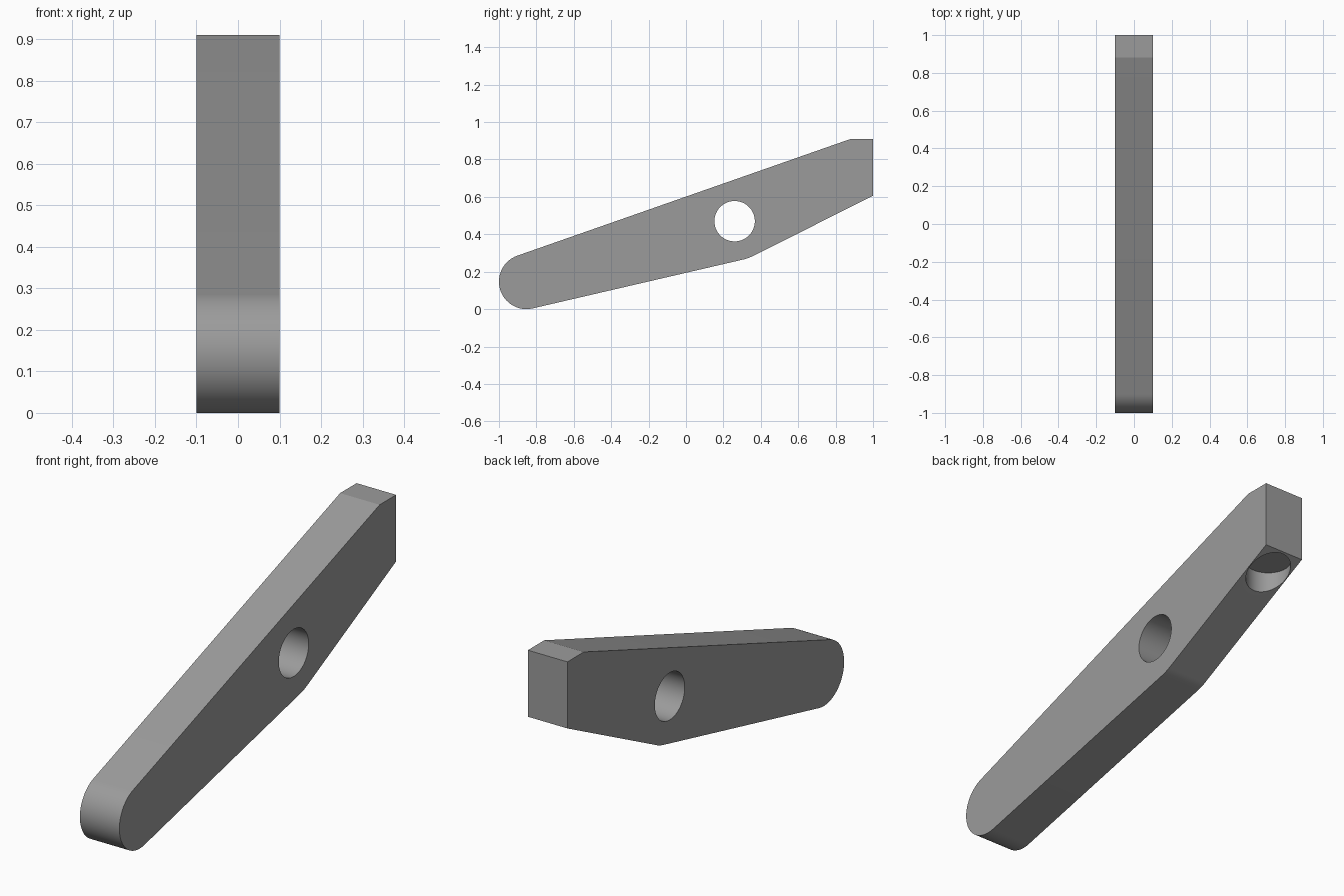
import bpy, bmesh, math
from mathutils import Vector

if "Cube" in bpy.data.objects:
    bpy.data.objects.remove(bpy.data.objects["Cube"])

HALF_WIDTH = 0.1
TIP, TIP_R = Vector((-0.853, 0.147)), 0.147      # rounded front end (y, z)
HUB, HUB_R = Vector((0.26, 0.47)), 0.21          # swelling round the pivot hole
TOP, BACK = 0.91, 1.0

grey = bpy.data.materials.new("grey")
grey.diffuse_color = (0.33, 0.33, 0.33, 1)
grey.use_nodes = True
grey.node_tree.nodes["Principled BSDF"].inputs["Base Color"].default_value = grey.diffuse_color


def arc(centre, radius, start, end, steps):
    return [centre + radius * Vector((math.cos(a), math.sin(a)))
            for a in (start + (end - start) * i / steps for i in range(steps + 1))]


def hole_cutter(name, location, radius, depth, rotation):
    bpy.ops.mesh.primitive_cylinder_add(vertices=64, radius=radius, depth=depth,
                                        location=location, rotation=rotation)
    cutter = bpy.context.object
    cutter.name = name
    cutter.data.materials.append(grey)
    cutter.hide_render = True
    cutter.hide_set(True)
    return cutter


# Side profile: two tangent lines joining the tip and hub, then the squared back end
axis = HUB - TIP
lean = math.atan2(axis.y, axis.x)
spread = math.asin((HUB_R - TIP_R) / axis.length)
upper, lower = lean + spread, lean - spread
under = math.radians(26.6)
outline = arc(TIP, TIP_R, upper + math.pi / 2, lower + 1.5 * math.pi, 32)
outline += arc(HUB, HUB_R, lower - math.pi / 2, under - math.pi / 2, 6)
last = outline[-1]
outline.append(Vector((BACK, last.y + (BACK - last.x) * math.tan(under))))
outline.append(Vector((BACK, TOP)))
first = outline[0]
outline.append(Vector((first.x + (TOP - first.y) / math.tan(upper), TOP)))

# Lever arm: profile extruded across its width
bm = bmesh.new()
side = bm.faces.new([bm.verts.new((-HALF_WIDTH, p.x, p.y)) for p in outline])
extruded = bmesh.ops.extrude_face_region(bm, geom=[side])
bmesh.ops.translate(bm, vec=(2 * HALF_WIDTH, 0, 0),
                    verts=[g for g in extruded["geom"] if isinstance(g, bmesh.types.BMVert)])
bmesh.ops.recalc_face_normals(bm, faces=bm.faces)
mesh = bpy.data.meshes.new("lever_arm")
bm.to_mesh(mesh)
bm.free()
mesh.materials.append(grey)
arm = bpy.data.objects.new("lever_arm", mesh)
bpy.context.collection.objects.link(arm)

# Pivot hole straight through, and blind pocket in the underside near the back
cutters = [
    hole_cutter("pivot_hole_cutter", (0, HUB.x, HUB.y), 0.108, 0.5, (0, math.pi / 2, 0)),
    hole_cutter("pocket_cutter", (0, 0.895, 0.405), 0.096, 0.4, (0, 0, 0)),
]
bpy.context.view_layer.objects.active = arm
arm.select_set(True)
for cutter in cutters:
    cut = arm.modifiers.new(cutter.name, 'BOOLEAN')
    cut.operation = 'DIFFERENCE'
    cut.solver = 'EXACT'
    cut.object = cutter
    bpy.ops.object.modifier_apply(modifier=cut.name)
for cutter in cutters:
    bpy.data.objects.remove(cutter)

bpy.ops.object.shade_smooth_by_angle(angle=math.radians(12))
